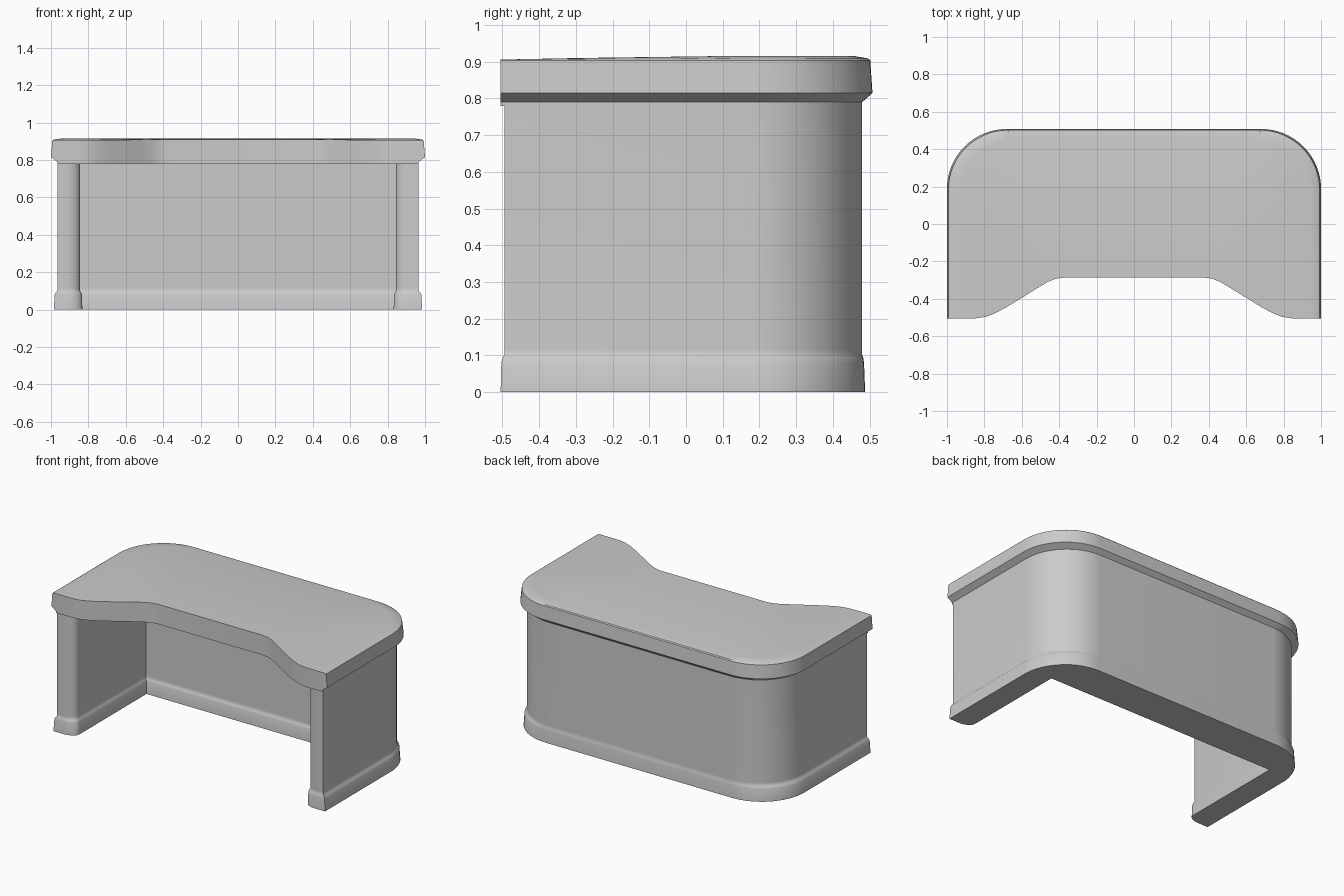
import bpy, bmesh
from math import cos, sin, pi, radians

cube = bpy.data.objects.get("Cube")
if cube:
    bpy.data.objects.remove(cube)

grey = bpy.data.materials.new("plain_grey")
grey.use_nodes = True
colour = (0.6, 0.6, 0.6, 1)
grey.diffuse_color = colour
grey.node_tree.nodes["Principled BSDF"].inputs["Base Color"].default_value = colour


def arc(cx, cy, rx, ry, start, end, steps):
    return [(cx + rx * cos(start + (end - start) * i / steps),
             cy + ry * sin(start + (end - start) * i / steps)) for i in range(steps + 1)]


def mirrored(half):
    """Half outline from the inner front round to the back, closed by its mirror image."""
    return half + [(-x, y) for x, y in reversed(half)]


def loft(name, rings, sharp_angle):
    """Skin a stack of matching outlines and close both ends."""
    bm = bmesh.new()
    loops = [[bm.verts.new(p) for p in ring] for ring in rings]
    for low, high in zip(loops, loops[1:]):
        for i in range(len(low)):
            j = (i + 1) % len(low)
            bm.faces.new((low[i], low[j], high[j], high[i]))
    caps = [bm.faces.new(list(reversed(loops[0]))), bm.faces.new(loops[-1])]
    bm.normal_update()
    bmesh.ops.triangulate(bm, faces=caps)
    bmesh.ops.recalc_face_normals(bm, faces=bm.faces)
    mesh = bpy.data.meshes.new(name)
    bm.to_mesh(mesh)
    bm.free()
    mesh.materials.append(grey)
    obj = bpy.data.objects.new(name, mesh)
    bpy.context.collection.objects.link(obj)
    bpy.ops.object.select_all(action='DESELECT')
    obj.select_set(True)
    bpy.context.view_layer.objects.active = obj
    bpy.ops.object.shade_smooth_by_angle(angle=radians(sharp_angle))


def wall_ring(width, back, front, inner, inner_back, z):
    # U-shaped plan: square inner corner, softly rounded leg nose, large rear corner
    r = 0.31
    half = [(inner, inner_back)]
    half += arc(inner + 0.08, front + 0.05, 0.08, 0.05, pi, 1.5 * pi, 8)
    half += [(width, front)]
    half += arc(width - r, back - r, r, r, 0, pi / 2, 16)
    return [(x, y, z) for x, y in mirrored(half)]


def top_ring(width, back, z, droop=0):
    # Curved knee recess along the front, rounded rear corners
    r, front = 0.32, -0.505
    half = [(0.38, -0.287), (0.42, -0.293), (0.46, -0.309), (0.52, -0.345),
            (0.68, -0.444), (0.74, -0.476), (0.79, -0.496), (0.85, front)]
    half += [(width, front)]
    half += arc(width - r, back - r, r, r, 0, pi / 2, 16)
    return [(x, y, z - droop * max(0, -y)) for x, y in mirrored(half)]


# Upright back and sides, flaring into a soft-edged plinth at the floor
loft("walls_and_plinth", [
    wall_ring(0.985, 0.488, -0.505, 0.832, 0.240, 0),
    wall_ring(0.980, 0.485, -0.503, 0.835, 0.243, 0.08),
    wall_ring(0.974, 0.483, -0.500, 0.839, 0.247, 0.092),
    wall_ring(0.966, 0.480, -0.495, 0.845, 0.253, 0.102),
    wall_ring(0.965, 0.480, -0.495, 0.845, 0.253, 0.115),
    wall_ring(0.965, 0.480, -0.495, 0.845, 0.253, 0.79)], 50)

# Desk top with a chamfered underside and a faintly crowned surface
loft("desk_top", [
    top_ring(0.965, 0.480, 0.78),
    top_ring(0.965, 0.480, 0.79),
    top_ring(1.0, 0.508, 0.815),
    top_ring(0.993, 0.502, 0.903),
    top_ring(0.985, 0.496, 0.909, 0.006),
    top_ring(0.94, 0.455, 0.916, 0.02)], 30)
